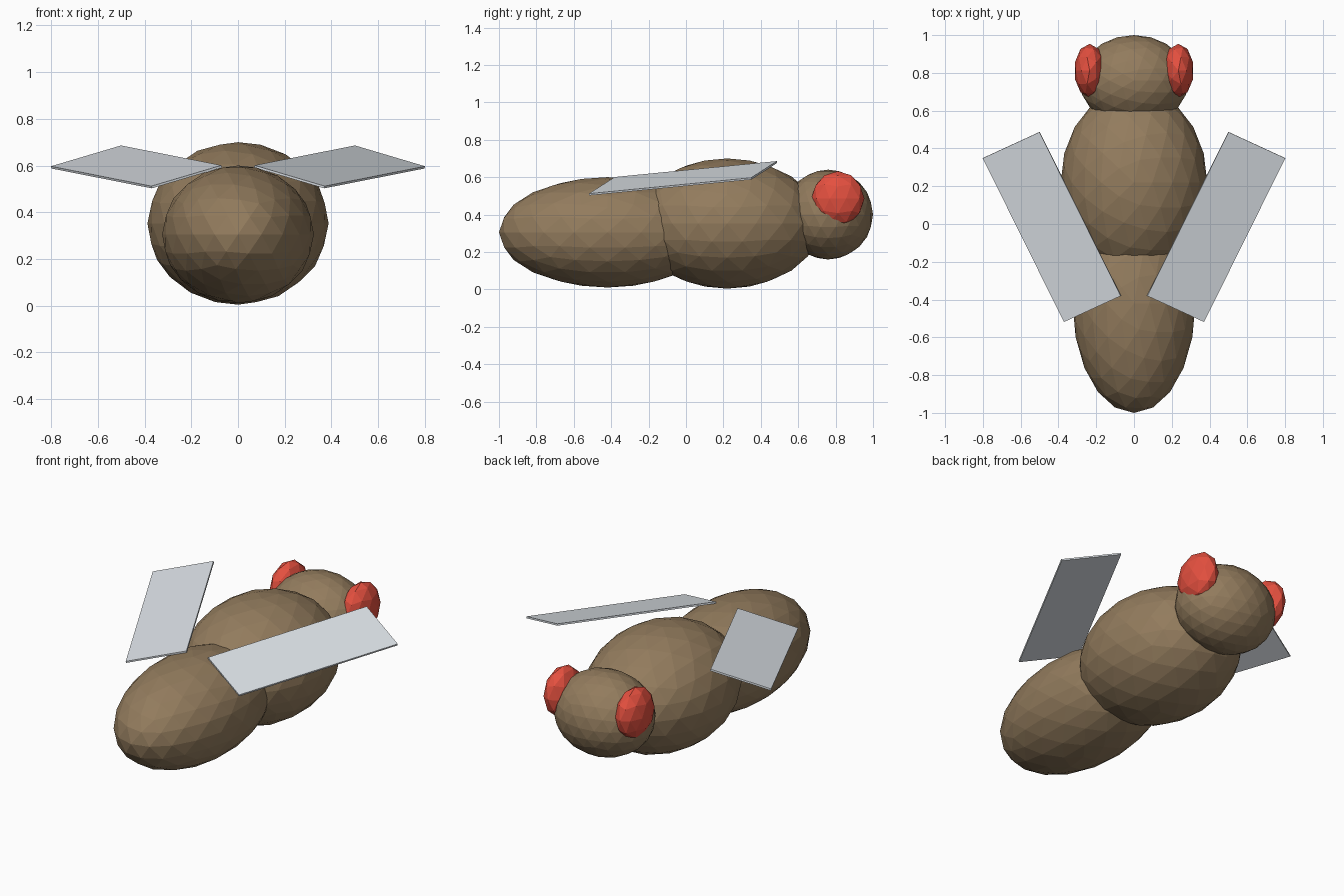
import bpy
from mathutils import Vector, Matrix

if "Cube" in bpy.data.objects:
    bpy.data.objects.remove(bpy.data.objects["Cube"])


def material(name, rgb):
    m = bpy.data.materials.new(name)
    m.diffuse_color = (*rgb, 1)
    m.use_nodes = True
    m.node_tree.nodes["Principled BSDF"].inputs["Base Color"].default_value = m.diffuse_color
    return m


BROWN = material("brown", (0.29, 0.20, 0.11))
RED = material("red", (0.78, 0.08, 0.05))
PALE = material("pale_grey", (0.72, 0.76, 0.80))


def ellipsoid(name, centre, radii, subdivisions, mat):
    bpy.ops.mesh.primitive_ico_sphere_add(subdivisions=subdivisions, radius=1, location=centre)
    ob = bpy.context.object
    ob.name = name
    ob.scale = radii
    bpy.ops.object.transform_apply(location=True, rotation=True, scale=True)
    ob.data.materials.append(mat)
    return ob


def mirror(ob):
    ob.modifiers.new("mirror", 'MIRROR').use_axis[0] = True


# Body segments from tail to head
ellipsoid("abdomen", (0, -0.42, 0.305), (0.325, 0.58, 0.295), 3, BROWN)
ellipsoid("thorax", (0, 0.22, 0.352), (0.388, 0.50, 0.348), 3, BROWN)
ellipsoid("head", (0, 0.76, 0.40), (0.29, 0.24, 0.24), 3, BROWN)

# Coarser faceted eyes on both sides of the head
mirror(ellipsoid("eyes", (0.235, 0.812, 0.485), (0.082, 0.142, 0.147), 2, RED))

# Thin tilted plate wings, raked outward
root = Vector((0.07, -0.38, 0.600))
long_edge = Vector((0.43, 0.867, 0.085))
wide_edge = Vector((0.30, -0.138, -0.089))
normal = long_edge.cross(wide_edge).normalized() * 0.01
frame = Matrix((long_edge, wide_edge, normal)).transposed().to_4x4()
frame.translation = root + (long_edge + wide_edge) / 2 - Vector((0, 0, 0.004))
bpy.ops.mesh.primitive_cube_add(size=1)
wings = bpy.context.object
wings.name = "wings"
wings.data.transform(frame)
if frame.determinant() < 0:
    wings.data.flip_normals()
wings.data.materials.append(PALE)
mirror(wings)
